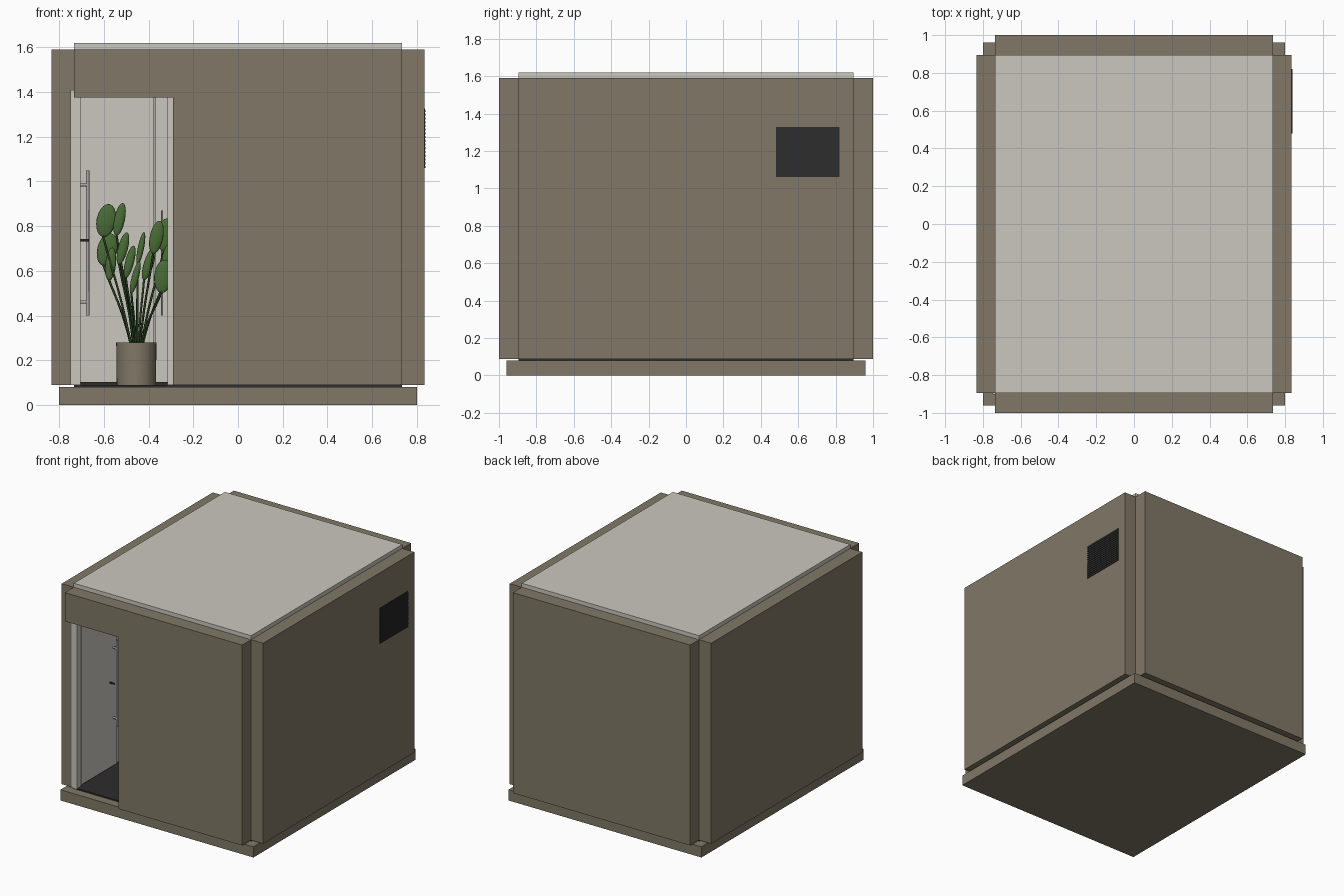
import bpy, bmesh, math
from mathutils import Vector, Matrix

old = bpy.data.objects.get("Cube")
if old:
    bpy.data.objects.remove(old)


def material(name, rgb):
    m = bpy.data.materials.new(name)
    m.use_nodes = True
    m.diffuse_color = (*rgb, 1)
    m.node_tree.nodes["Principled BSDF"].inputs["Base Color"].default_value = (*rgb, 1)
    return m


TAUPE = material("taupe", (0.22, 0.19, 0.135))
WHITE = material("warm white", (0.6, 0.575, 0.53))
DARK = material("charcoal", (0.026, 0.026, 0.026))
GREEN = material("leaf green", (0.065, 0.15, 0.035))
STEM = material("stem green", (0.025, 0.06, 0.015))
STEEL = material("steel", (0.4, 0.4, 0.39))


def finish(name, bm, mat, smooth=False):
    bmesh.ops.recalc_face_normals(bm, faces=bm.faces)
    for f in bm.faces:
        f.smooth = smooth
    mesh = bpy.data.meshes.new(name)
    bm.to_mesh(mesh)
    bm.free()
    mesh.materials.append(mat)
    ob = bpy.data.objects.new(name, mesh)
    bpy.context.collection.objects.link(ob)
    return ob


def add_box(bm, x, y, z):
    lo, hi = Vector((x[0], y[0], z[0])), Vector((x[1], y[1], z[1]))
    m = Matrix.Translation((lo + hi) / 2) @ Matrix.Diagonal((*(hi - lo), 1))
    bmesh.ops.create_cube(bm, size=1, matrix=m)


def boxes(name, mat, *dims):
    bm = bmesh.new()
    for d in dims:
        add_box(bm, *d)
    return finish(name, bm, mat)


def slab(name, mat, outline, y0, y1):
    """Extrude an x-z outline along y."""
    bm = bmesh.new()
    face = bm.faces.new([bm.verts.new((x, y0, z)) for x, z in outline])
    new = bmesh.ops.extrude_face_region(bm, geom=[face])["geom"]
    bmesh.ops.translate(bm, vec=(0, y1 - y0, 0),
                        verts=[v for v in new if isinstance(v, bmesh.types.BMVert)])
    return finish(name, bm, mat)


def rods(name, mat, radius, *paths):
    """Round tubes along point lists."""
    cu = bpy.data.curves.new(name, 'CURVE')
    cu.dimensions = '3D'
    cu.bevel_depth = radius
    cu.bevel_resolution = 1
    cu.use_fill_caps = True
    for pts in paths:
        sp = cu.splines.new('POLY')
        sp.points.add(len(pts) - 1)
        for p, co in zip(sp.points, pts):
            p.co = (*co, 1)
    cu.materials.append(mat)
    ob = bpy.data.objects.new(name, cu)
    bpy.context.collection.objects.link(ob)


# Shell
IX, IY, OX, OY = 0.735, 0.895, 0.835, 1.0
BOT, TOP = 0.088, 1.59
DOOR_R, DOOR_TOP = -0.29, 1.375
boxes("base_slab", TAUPE, ((-0.8, 0.8), (-0.96, 0.96), (0, 0.08)))
boxes("floor", DARK, ((-IX, IX), (-IY, IY), (0.08, 0.09)))
boxes("roof", WHITE, ((-IX, IX), (-IY, IY), (1.54, 1.62)))
boxes("left_wall", TAUPE, ((IX, OX), (-IY, IY), (BOT, TOP)))
boxes("right_wall", TAUPE, ((-OX, -IX), (-IY, IY), (BOT, TOP)))
boxes("back_wall", TAUPE, ((-IX, IX), (IY, OY), (BOT, TOP)))


def doorway(left, right, bottom, top):
    return [(-left, DOOR_TOP), (DOOR_R, DOOR_TOP), (DOOR_R, bottom),
            (right, bottom), (right, top), (-left, top)]


slab("front_wall", TAUPE, doorway(IX, IX, BOT, TOP), -OY, -IY)

# Interior lining and skirting
T = 0.01
slab("front_lining", WHITE, doorway(IX - T, IX - T, 0.09, 1.54), -IY, -IY + T)
boxes("wall_lining", WHITE,
      ((-IX, -IX + T), (-IY + T, IY), (0.09, 1.54)),
      ((IX - T, IX), (-IY, IY), (0.09, 1.54)),
      ((-IX + T, IX - T), (IY - T, IY), (0.09, 1.54)))
boxes("skirting", DARK, ((-IX + T, IX - T), (IY - 2 * T, IY - T), (0.09, 0.103)))
boxes("panel_joint", STEEL, ((-0.379, -0.369), (IY - 2 * T, IY - T), (0.103, 1.54)))
rods("cupboard_handle", STEEL, 0.005,
     [(-0.34, IY - 0.05, 0.4), (-0.34, IY - 0.05, 0.87)],
     [(-0.34, IY - 0.05, 0.45), (-0.34, IY - T, 0.45)],
     [(-0.34, IY - 0.05, 0.82), (-0.34, IY - T, 0.82)])

# Door frame and the leaf standing open
slab("door_frame", WHITE,
     [(-0.75, BOT), (-0.705, BOT), (-0.705, DOOR_TOP), (-0.315, DOOR_TOP),
      (-0.315, BOT), (-0.28, BOT), (-0.28, 1.41), (-0.75, 1.41)], -0.902, -0.85)
boxes("door_leaf", WHITE, ((-0.724, -0.704), (-0.85, -0.43), (0.1, DOOR_TOP)))
HX, HY = -0.673, -0.47
rods("door_handle", STEEL, 0.008,
     [(HX, HY, 0.4), (HX, HY, 1.05)],
     *[[(HX, HY, z), (-0.704, HY, z)] for z in (0.46, 0.985)])
rods("door_lock", DARK, 0.006, [(-0.704, -0.51, 0.737), (-0.667, -0.51, 0.737)])

# Vent grille on the left wall
VY, VZ = (0.48, 0.82), (1.06, 1.327)
vent = [((OX - 0.01, OX + 0.002), VY, VZ)]
COUNT = 16
step = (VZ[1] - VZ[0]) / COUNT
for i in range(COUNT):
    z = VZ[0] + i * step
    vent.append(((OX, OX + 0.005), VY, (z, z + step * 0.6)))
boxes("vent_grille", DARK, *vent)

# Plant pot, turned from a profile
PX, PY = -0.455, 0.3
bm = bmesh.new()
profile = [(0, 0.09), (0.088, 0.09), (0.09, 0.28), (0.08, 0.28), (0.079, 0.25), (0, 0.25)]
verts = [bm.verts.new((r, 0, z)) for r, z in profile]
edges = [bm.edges.new(pair) for pair in zip(verts, verts[1:])]
bmesh.ops.spin(bm, geom=verts + edges, axis=(0, 0, 1), cent=(0, 0, 0),
               angle=math.tau, steps=32)
bmesh.ops.remove_doubles(bm, verts=bm.verts, dist=0.0005)
pot = finish("plant_pot", bm, TAUPE)
pot.location = (PX, PY, 0)
bpy.context.view_layer.objects.active = pot
pot.select_set(True)
bpy.ops.object.shade_smooth_by_angle(angle=math.radians(35))
pot.select_set(False)

# Leaves: x, z, half width, sideways lean; depth alternates front and back
LEAVES = [(-0.59, 0.825, 0.043, 0.2), (-0.53, 0.83, 0.024, 0.2),
          (-0.585, 0.695, 0.045, 0.25), (-0.515, 0.70, 0.022, 0.25),
          (-0.57, 0.63, 0.024, 0.1), (-0.485, 0.64, 0.02, 0.25),
          (-0.435, 0.70, 0.014, 0.2), (-0.46, 0.57, 0.016, 0.25),
          (-0.40, 0.63, 0.022, 0.3), (-0.365, 0.75, 0.03, 0.2),
          (-0.325, 0.76, 0.035, 0.1), (-0.335, 0.575, 0.04, 0.1),
          (-0.30, 0.66, 0.04, 0.2)]
bm = bmesh.new()
stems = []
for i, (x, z, w, lean) in enumerate(LEAVES):
    y = PY + (-1) ** i * (0.04 + 0.02 * (i % 4))
    m = (Matrix.Translation((x, y, z)) @ Matrix.Rotation(lean, 4, 'Y')
         @ Matrix.Diagonal((w, 0.012, 0.075, 1)))
    bmesh.ops.create_uvsphere(bm, u_segments=16, v_segments=10, radius=1, matrix=m)
    end = Vector((x - 0.07 * math.sin(lean), y, z - 0.07))
    start = Vector((PX + (x - PX) * 0.15, PY + (y - PY) * 0.15, 0.25))
    path = []
    for k in range(7):
        t = k / 6
        p = start.lerp(end, t)
        p.z += 0.05 * math.sin(math.pi * t) * (1 - t)
        path.append(p)
    stems.append(path)
finish("plant_leaves", bm, GREEN, smooth=True)
rods("plant_stems", STEM, 0.005, *stems)
